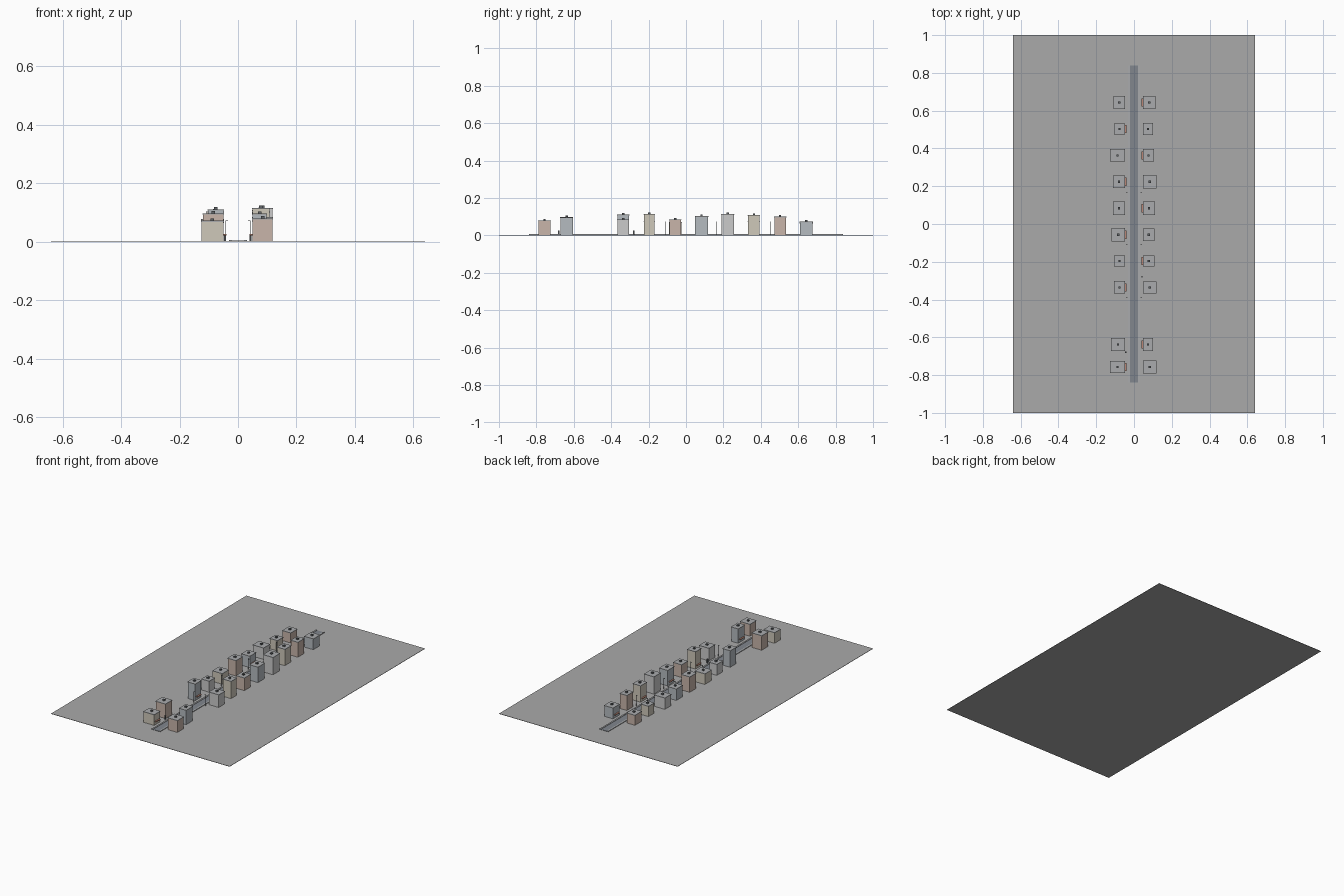
import bpy, bmesh

if "Cube" in bpy.data.objects:
    bpy.data.objects.remove(bpy.data.objects["Cube"])

def material(name, rgb):
    m = bpy.data.materials.new(name)
    m.diffuse_color = (*rgb, 1)
    m.use_nodes = True
    m.node_tree.nodes["Principled BSDF"].inputs["Base Color"].default_value = m.diffuse_color
    return m

PINK = material("pink_plaster", (0.58, 0.46, 0.40))
BLUE = material("blue_plaster", (0.46, 0.50, 0.53))
PALE = material("pale_plaster", (0.63, 0.63, 0.60))
BEIGE = material("beige_plaster", (0.62, 0.58, 0.49))
RED = material("awning_red", (0.50, 0.24, 0.18))
DARK = material("dark_metal", (0.12, 0.13, 0.14))
ROOF = material("roof_grey", (0.40, 0.41, 0.42))
ROAD = material("asphalt", (0.22, 0.24, 0.27))
GROUND = material("ground_grey", (0.40, 0.40, 0.40))

def box(name, x0, x1, y0, y1, z0, z1, mat=None):
    bm = bmesh.new()
    bmesh.ops.create_cube(bm, size=1)
    for v in bm.verts:
        v.co = (x1 if v.co.x > 0 else x0, y1 if v.co.y > 0 else y0, z1 if v.co.z > 0 else z0)
    me = bpy.data.meshes.new(name)
    bm.to_mesh(me)
    bm.free()
    ob = bpy.data.objects.new(name, me)
    bpy.context.collection.objects.link(ob)
    if mat:
        me.materials.append(mat)
    return ob

def side_box(name, s, a, b, *rest):
    """Box between distances a and b from the street axis, on side s."""
    return box(name, min(s * a, s * b), max(s * a, s * b), *rest)

# Ground, road and pavements
G = 0.002
box("ground", -0.64, 0.64, -1, 1, 0, G, GROUND)
box("road", -0.021, 0.021, -0.84, 0.84, G, 0.004, ROAD)
for s in (-1, 1):
    side_box("pavement", s, 0.021, 0.031, -0.84, 0.84, G, 0.006, ROOF)

# Houses: width and height per plot, along the street from the front
plots = [-0.757, -0.638, -0.336, -0.196, -0.057, 0.083, 0.223, 0.363, 0.503, 0.643]
left = [(.075, .072), (.069, .097), (.053, .110), (.053, .074), (.068, .072),
        (.058, .103), (.058, .077), (.074, .077), (.053, .070), (.057, .068)]
right = [(.068, .080), (.048, .096), (.068, .085), (.057, .115), (.057, .085),
         (.058, .103), (.068, .115), (.053, .109), (.048, .100), (.062, .073)]
left_depth = [.060, .066, .062, .056, .066, .066, .062, .062, .056, .066]
right_depth = [.064, .066, .060, .056, .062, .068, .068, .062, .062, .066]
cycle = [PINK, BLUE, PALE, BEIGE]

for s, row, depths, shift in ((-1, left, left_depth, 3), (1, right, right_depth, 0)):
    for i, (y, (w, h), d) in enumerate(zip(plots, row, depths)):
        a, b, hd = 0.05, 0.05 + w, d / 2
        side_box("house_walls", s, a, b, y - hd, y + hd, G, h - 0.004, cycle[(i + shift) % 4])
        side_box("roof_slab", s, a - 0.002, b + 0.002, y - hd - 0.002, y + hd + 0.002,
                 h - 0.004, h, ROOF)
        c = a + w / 2
        side_box("roof_unit", s, c - 0.006, c + 0.006, y - 0.006, y + 0.006, h, h + 0.008, DARK)
        # Awnings alternate from side to side
        if (i + (s > 0)) % 2 == 0:
            side_box("awning", s, 0.040, 0.05, y - 0.022, y + 0.022, 0.022, 0.026, RED)

# Street lamps with short arms
for y in (-0.39, -0.11, 0.165, 0.45):
    for s in (-1, 1):
        side_box("lamp_post", s, 0.0415, 0.0435, y - 0.001, y + 0.001, G, 0.072, DARK)
        side_box("lamp_arm", s, 0.034, 0.0435, y - 0.001, y + 0.001, 0.070, 0.073, DARK)

# Kerbside boxes
side_box("street_box", 1, 0.039, 0.046, -0.284, -0.276, G, 0.026, DARK)
side_box("street_box", -1, 0.041, 0.048, -0.684, -0.676, G, 0.026, DARK)
